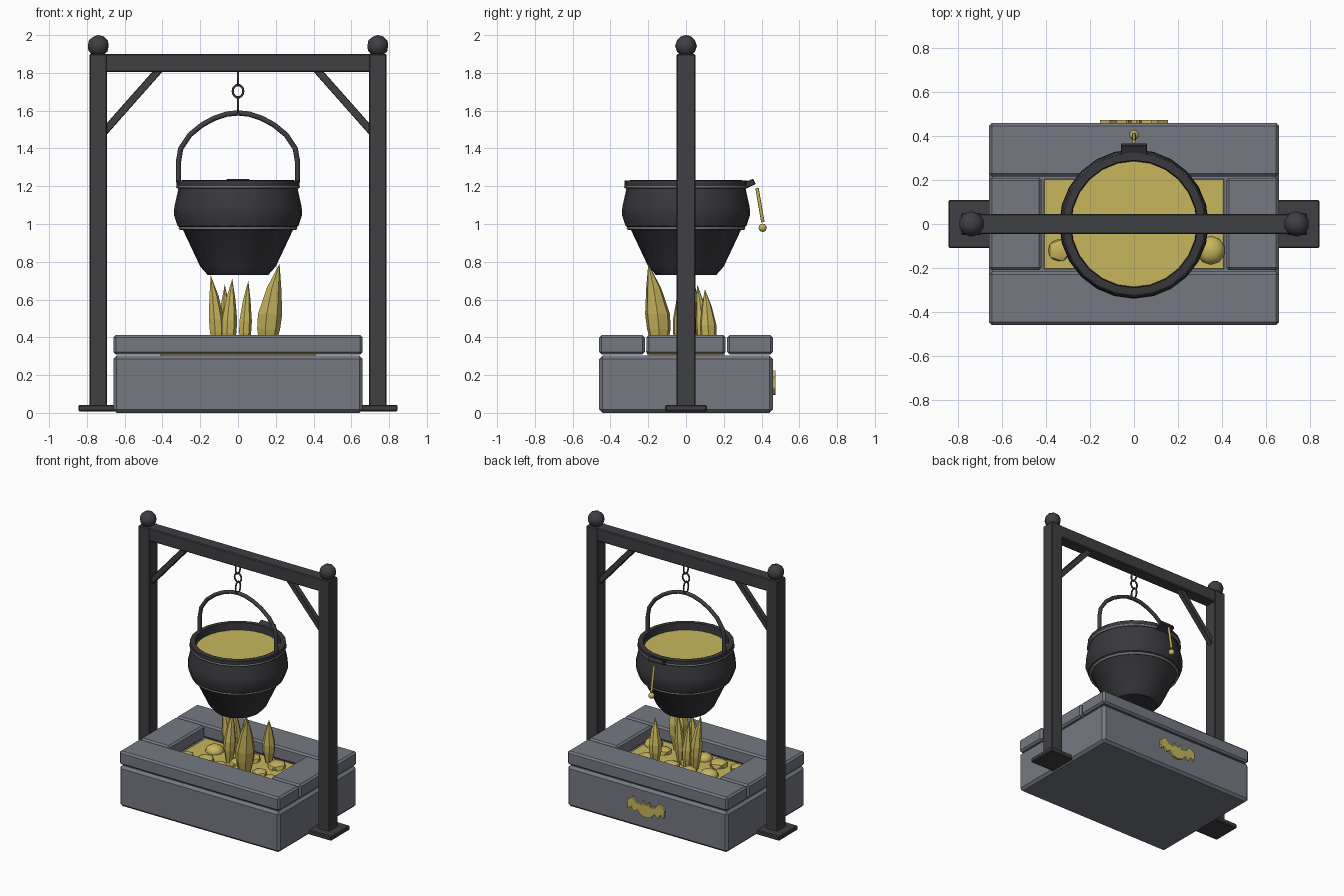
import bpy, bmesh, math
from mathutils import Vector

cube = bpy.data.objects.get("Cube")
if cube:
    bpy.data.objects.remove(cube, do_unlink=True)


def material(name, rgb):
    m = bpy.data.materials.new(name)
    m.use_nodes = True
    m.diffuse_color = (*rgb, 1)
    m.node_tree.nodes["Principled BSDF"].inputs["Base Color"].default_value = (*rgb, 1)
    return m


IRON = material("dark iron", (0.05, 0.05, 0.057))
POT = material("black pot iron", (0.04, 0.04, 0.046))
STEEL = material("grey steel", (0.2, 0.2, 0.21))
STONE = material("grey stone", (0.18, 0.19, 0.225))
GOLD = material("gold yellow", (0.58, 0.47, 0.11))


def finish(name, bm, mat, smooth=None):
    bmesh.ops.recalc_face_normals(bm, faces=bm.faces)
    mesh = bpy.data.meshes.new(name)
    bm.to_mesh(mesh)
    bm.free()
    mesh.materials.append(mat)
    ob = bpy.data.objects.new(name, mesh)
    bpy.context.collection.objects.link(ob)
    if smooth:
        bpy.ops.object.select_all(action="DESELECT")
        ob.select_set(True)
        bpy.context.view_layer.objects.active = ob
        bpy.ops.object.shade_smooth_by_angle(angle=math.radians(smooth))
    return ob


def box(name, lo, hi, mat, bevel=0.006):
    bm = bmesh.new()
    bmesh.ops.create_cube(bm, size=1)
    lo, hi = Vector(lo), Vector(hi)
    bmesh.ops.scale(bm, vec=hi - lo, verts=bm.verts)
    bmesh.ops.translate(bm, vec=(lo + hi) / 2, verts=bm.verts)
    bmesh.ops.bevel(bm, geom=bm.edges[:], offset=bevel, segments=1, affect="EDGES")
    return finish(name, bm, mat)


def ball(name, at, r, mat, squash=1, detail=2):
    bm = bmesh.new()
    bmesh.ops.create_icosphere(bm, subdivisions=detail, radius=r)
    bmesh.ops.scale(bm, vec=(1, 1, squash), verts=bm.verts)
    bmesh.ops.translate(bm, vec=at, verts=bm.verts)
    return finish(name, bm, mat, 40)


def lathe(name, profile, mat, sides=24, smooth=35):
    bm = bmesh.new()
    verts = [bm.verts.new((r, 0, z)) for r, z in profile]
    edges = [bm.edges.new(pair) for pair in zip(verts, verts[1:])]
    bmesh.ops.spin(bm, geom=verts + edges, axis=(0, 0, 1), cent=(0, 0, 0),
                   angle=math.tau, steps=sides)
    bmesh.ops.remove_doubles(bm, verts=bm.verts, dist=0.0005)
    return finish(name, bm, mat, smooth)


def ring(name, radius, z, thick, mat, sides=24):
    pts = [(radius + thick * math.cos(a * math.tau / 8), z + thick * math.sin(a * math.tau / 8))
           for a in range(9)]
    return lathe(name, pts, mat, sides, 50)


def tube(name, points, r, mat, sides=8, closed=False):
    """Sweep a round section along a path."""
    curve = bpy.data.curves.new(name, "CURVE")
    curve.dimensions = "3D"
    curve.bevel_depth = r
    curve.bevel_resolution = sides // 4
    curve.use_fill_caps = True
    spline = curve.splines.new("POLY")
    spline.points.add(len(points) - 1)
    for p, co in zip(spline.points, points):
        p.co = (*co, 1)
    spline.use_cyclic_u = closed
    curve.materials.append(mat)
    ob = bpy.data.objects.new(name, curve)
    bpy.context.collection.objects.link(ob)
    return ob


# Gallows frame: posts, feet, finials and braces on both sides
box("cross_beam", (-0.78, -0.046, 1.805), (0.78, 0.046, 1.9), IRON)
for side, s in (("left", 1), ("right", -1)):
    x = 0.74 * s
    box(side + "_post", (x - 0.047, -0.05, 0.02), (x + 0.047, 0.05, 1.9), IRON)
    x2 = 0.735 * s
    box(side + "_foot", (x2 - 0.11, -0.11, 0.008), (x2 + 0.11, 0.11, 0.042), IRON)
    ball(side + "_finial", (x, 0, 1.943), 0.058, IRON)
    start, end = Vector((0.72 * s, 0, 1.475)), Vector((0.41 * s, 0, 1.825))
    half = (end - start).length / 2
    brace = box(side + "_brace", (-0.02, -0.02, -half), (0.02, 0.02, half), IRON, 0.003)
    brace.location = (start + end) / 2
    brace.rotation_euler.y = math.atan2(end.x - start.x, end.z - start.z)

# Stone hearth with a rim of four slabs
box("hearth_base", (-0.66, -0.46, 0), (0.66, 0.46, 0.303), STONE, 0.018)
for name, s in (("back", 1), ("front", -1)):
    y0, y1 = sorted((0.217 * s, 0.46 * s))
    box(name + "_rim_slab", (-0.66, y0, 0.31), (0.66, y1, 0.412), STONE, 0.013)
for name, s in (("left", 1), ("right", -1)):
    x0, x1 = sorted((0.42 * s, 0.66 * s))
    box(name + "_rim_slab", (x0, -0.21, 0.31), (x1, 0.21, 0.412), STONE, 0.013)
box("ember_bed", (-0.41, -0.205, 0.295), (0.41, 0.205, 0.32), GOLD, 0.002)

# Glowing coals
coals = [(-0.34, -0.12), (-0.24, 0.07), (-0.2, -0.1), (-0.06, -0.13), (0.05, 0.1), (0.1, -0.14),
         (0.22, -0.06), (0.35, -0.12), (0.25, 0.1), (-0.1, 0.11), (0, -0.01)]
for i, (x, y) in enumerate(coals):
    ball("coal", (x, y, 0.325), 0.058 + 0.007 * (i % 3), GOLD, 0.7, 1 + i % 2)


# Faceted flames: bulging spikes that lean towards their tips
def flame(base, tip, width):
    base, tip = Vector((*base, 0.33)), Vector(tip)
    bm = bmesh.new()
    rows = []
    for t, w in ((0, 0.55), (0.25, 0.95), (0.42, 1), (0.72, 0.6)):
        c = base.lerp(tip, t)
        c.xy = base.xy.lerp(tip.xy, t * t)
        rows.append([bm.verts.new(c + Vector((math.cos(a), math.sin(a), 0)) * width * w / 2)
                     for a in (k * math.tau / 7 for k in range(7))])
    bm.faces.new(rows[0])
    top = bm.verts.new(tip)
    for k in range(7):
        n = (k + 1) % 7
        for low, high in zip(rows, rows[1:]):
            bm.faces.new((low[k], low[n], high[n], high[k]))
        bm.faces.new((rows[-1][k], rows[-1][n], top))
    finish("flame", bm, GOLD)


flame((-0.11, 0.05), (-0.145, 0.03, 0.73), 0.085)
flame((-0.05, -0.03), (-0.03, -0.02, 0.71), 0.085)
flame((0.035, 0.02), (0.055, 0.02, 0.7), 0.07)
flame((0.155, -0.14), (0.22, -0.2, 0.79), 0.135)
flame((-0.07, 0.09), (-0.07, 0.06, 0.68), 0.07)
flame((0.17, 0.12), (0.185, 0.1, 0.655), 0.09)

# Cauldron with inner wall, brew, bands and lip
lathe("cauldron", [(0, 0.73), (0.16, 0.73), (0.2, 0.775), (0.292, 0.97), (0.32, 0.99),
                   (0.34, 1.05), (0.337, 1.09), (0.315, 1.19), (0.325, 1.2), (0.325, 1.23),
                   (0.29, 1.232), (0.283, 1.14), (0, 1.14)], POT)
lathe("brew", [(0, 1.18), (0.288, 1.18), (0.284, 1.15)], GOLD)
ring("middle_band", 0.305, 0.978, 0.009, STEEL)
ring("upper_band", 0.321, 1.197, 0.008, STEEL)

# Pouring lip at the back, with a drip
spout = box("spout", (-0.06, -0.045, -0.016), (0.06, 0.03, 0.016), POT, 0.004)
spout.location = (0, 0.335, 1.213)
spout.rotation_euler.x = math.radians(25)
tube("drip", [(0, 0.376, 1.19), (0, 0.407, 1.01)], 0.009, GOLD)
ball("drip_drop", (0, 0.406, 0.98), 0.022, GOLD)

# Bail handle
half_bail = [(0.315, 1.22), (0.315, 1.33), (0.303, 1.4), (0.255, 1.472), (0.19, 1.525),
             (0.125, 1.56), (0.06, 1.582)]
path = [(-x, 0, z) for x, z in half_bail] + [(0, 0, 1.588)]
path += [(x, 0, z) for x, z in reversed(half_bail)]
tube("bail_handle", path, 0.014, IRON)

# Chain links, each turned a quarter from the next
for i, z in enumerate((1.775, 1.703, 1.631)):
    loop = []
    for k in range(14):
        a = k * math.tau / 14
        h, v = 0.028 * math.cos(a), 0.039 * math.sin(a)
        if i == 1:
            loop.append((h, 0, z + 0.85 * v))
        else:
            loop.append((0, h, z + v * 1.1))
    tube("chain_link", loop, 0.006, IRON, closed=True)

# Bat-shaped ornament on the back of the hearth
half_bat = [(0.012, 0.03), (0.025, 0.055), (0.035, 0.02), (0.08, 0.03), (0.11, 0.065),
            (0.155, 0.03), (0.148, -0.03), (0.12, -0.012), (0.1, -0.045), (0.07, -0.022),
            (0.04, -0.055)]
outline = half_bat + [(0, -0.065)] + [(-x, z) for x, z in reversed(half_bat)]
bm = bmesh.new()
face = bm.faces.new([bm.verts.new((x, 0.455, 0.16 + z)) for x, z in outline])
grown = bmesh.ops.extrude_face_region(bm, geom=[face])
bmesh.ops.translate(bm, vec=(0, 0.019, 0),
                    verts=[v for v in grown["geom"] if isinstance(v, bmesh.types.BMVert)])
finish("bat_ornament", bm, GOLD)
